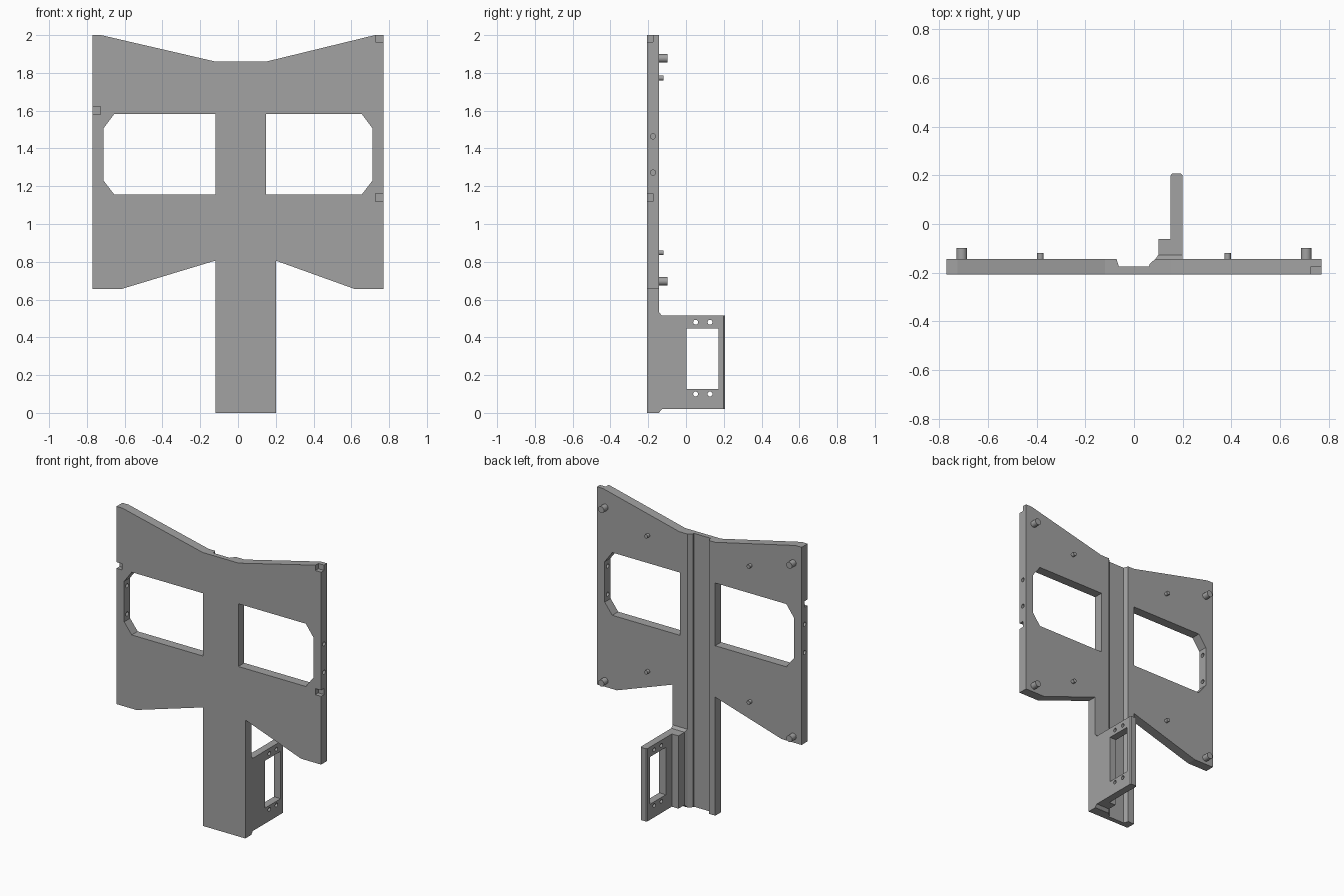
import bpy, bmesh, math
from mathutils import Matrix, Vector

old = bpy.data.objects.get("Cube")
if old:
    bpy.data.objects.remove(old, do_unlink=True)

grey = bpy.data.materials.new("plain grey")
grey.use_nodes = True
colour = (0.36, 0.36, 0.36, 1)
grey.diffuse_color = colour
grey.node_tree.nodes["Principled BSDF"].inputs["Base Color"].default_value = colour

FRONT, BACK, MID = -0.207, -0.143, -0.175
EDGE = 0.77


def finish(name, bm):
    bmesh.ops.recalc_face_normals(bm, faces=bm.faces)
    mesh = bpy.data.meshes.new(name)
    bm.to_mesh(mesh)
    bm.free()
    mesh.materials.append(grey)
    obj = bpy.data.objects.new(name, mesh)
    bpy.context.collection.objects.link(obj)
    return obj


def loft(name, loop_a, loop_b):
    """Solid between two matching loops of 3D points."""
    bm = bmesh.new()
    a = [bm.verts.new(p) for p in loop_a]
    b = [bm.verts.new(p) for p in loop_b]
    bm.faces.new(a)
    bm.faces.new(b)
    for i in range(len(a)):
        j = (i + 1) % len(a)
        bm.faces.new((a[i], a[j], b[j], b[i]))
    return finish(name, bm)


def prism_y(name, points, y0, y1):
    return loft(name, [(x, y0, z) for x, z in points], [(x, y1, z) for x, z in points])


def prism_z(name, points, z0, z1):
    return loft(name, [(x, y, z0) for x, y in points], [(x, y, z1) for x, y in points])


def box(name, x0, x1, y0, y1, z0, z1):
    return prism_y(name, [(x0, z0), (x1, z0), (x1, z1), (x0, z1)], y0, y1)


def cylinder(name, centre, radius, depth, axis, sides=20):
    bm = bmesh.new()
    turn = Vector((0, 0, 1)).rotation_difference(Vector(axis)).to_matrix().to_4x4()
    bmesh.ops.create_cone(bm, cap_ends=True, segments=sides, radius1=radius, radius2=radius,
                          depth=depth, matrix=Matrix.Translation(centre) @ turn)
    obj = finish(name, bm)
    bpy.ops.object.select_all(action='DESELECT')
    obj.select_set(True)
    bpy.context.view_layer.objects.active = obj
    bpy.ops.object.shade_smooth_by_angle(angle=math.radians(30))
    return obj


def cut(target, cutters):
    for cutter in cutters:
        mod = target.modifiers.new("cut", 'BOOLEAN')
        mod.operation, mod.solver, mod.object = 'DIFFERENCE', 'EXACT', cutter
        bpy.context.view_layer.objects.active = target
        bpy.ops.object.modifier_apply(modifier=mod.name)
        bpy.data.objects.remove(cutter, do_unlink=True)


# Main panel with its stem
panel = prism_y("main_panel", [
    (-EDGE, 2), (-0.725, 2), (-0.12, 1.86), (0.15, 1.86), (0.725, 2), (EDGE, 2),
    (EDGE, 0.655), (0.62, 0.655), (0.2, 0.806), (0.2, 0), (-0.12, 0),
    (-0.12, 0.806), (-0.62, 0.655), (-EDGE, 0.655)], FRONT, BACK)

cutters = []
# Windows with chamfered outer corners, and holes through the outer edges
for side, inner in ((-1, 0.12), (1, 0.147)):
    outline = [(inner, 1.583), (0.655, 1.583), (0.712, 1.506),
               (0.712, 1.23), (0.655, 1.156), (inner, 1.156)]
    cutters.append(prism_y("window_cutter", [(side * x, z) for x, z in outline], -0.3, 0))
    for z in (1.272, 1.464):
        cutters.append(cylinder("edge_hole_cutter", (side * 0.74, MID, z), 0.014, 0.12, (1, 0, 0)))
# Small notches in the front corners
for side, z in ((1, 1.985), (-1, 1.6), (1, 1.14)):
    x0, x1 = sorted((side * 0.727, side * 0.8))
    cutters.append(box("notch_cutter", x0, x1, -0.3, MID, z - 0.021, z + 0.021))
# Cable groove down the back
cutters.append(prism_z("groove_cutter", [
    (-0.075, -0.13), (-0.07, -0.15), (-0.062, MID), (0.062, MID),
    (0.064, -0.165), (0.088, BACK), (0.088, -0.13)], -0.1, 2.1))
cut(panel, cutters)

# Side bracket: L-shaped section with an opening and screw holes
bracket = prism_z("side_bracket", [
    (0.1, -0.16), (0.2, -0.16), (0.2, 0.199), (0.193, 0.207), (0.157, 0.207),
    (0.15, 0.199), (0.15, -0.062), (0.1, -0.062)], 0.02, 0.515)
cutters = [box("opening_cutter", 0, 0.3, 0.003, 0.172, 0.126, 0.448)]
for y in (0.051, 0.127):
    for z in (0.1, 0.48):
        cutters.append(cylinder("screw_hole_cutter", (0.175, y, z), 0.013, 0.2, (1, 0, 0)))
cut(bracket, cutters)


# Tapered foot where the bracket meets the stem
def foot_loop(x, y, z0, z1):
    return [(x, y, z0), (0.2, y, z0), (0.2, y, z1), (x, y, z1)]


loft("bracket_foot", foot_loop(0.088, BACK - 0.001, 0, 0.533), foot_loop(0.1, -0.127, 0.02, 0.515))

# Locating pins on the back
for side, name in ((1, "left"), (-1, "right")):
    for z, level in ((1.877, "upper"), (0.697, "lower")):
        cylinder(f"{level}_{name}_large_pin", (side * 0.708, -0.123, z), 0.022, 0.05, (0, 1, 0))
    for z, level in ((1.773, "upper"), (0.848, "lower")):
        cylinder(f"{level}_{name}_small_pin", (side * 0.385, -0.133, z), 0.013, 0.026, (0, 1, 0))
